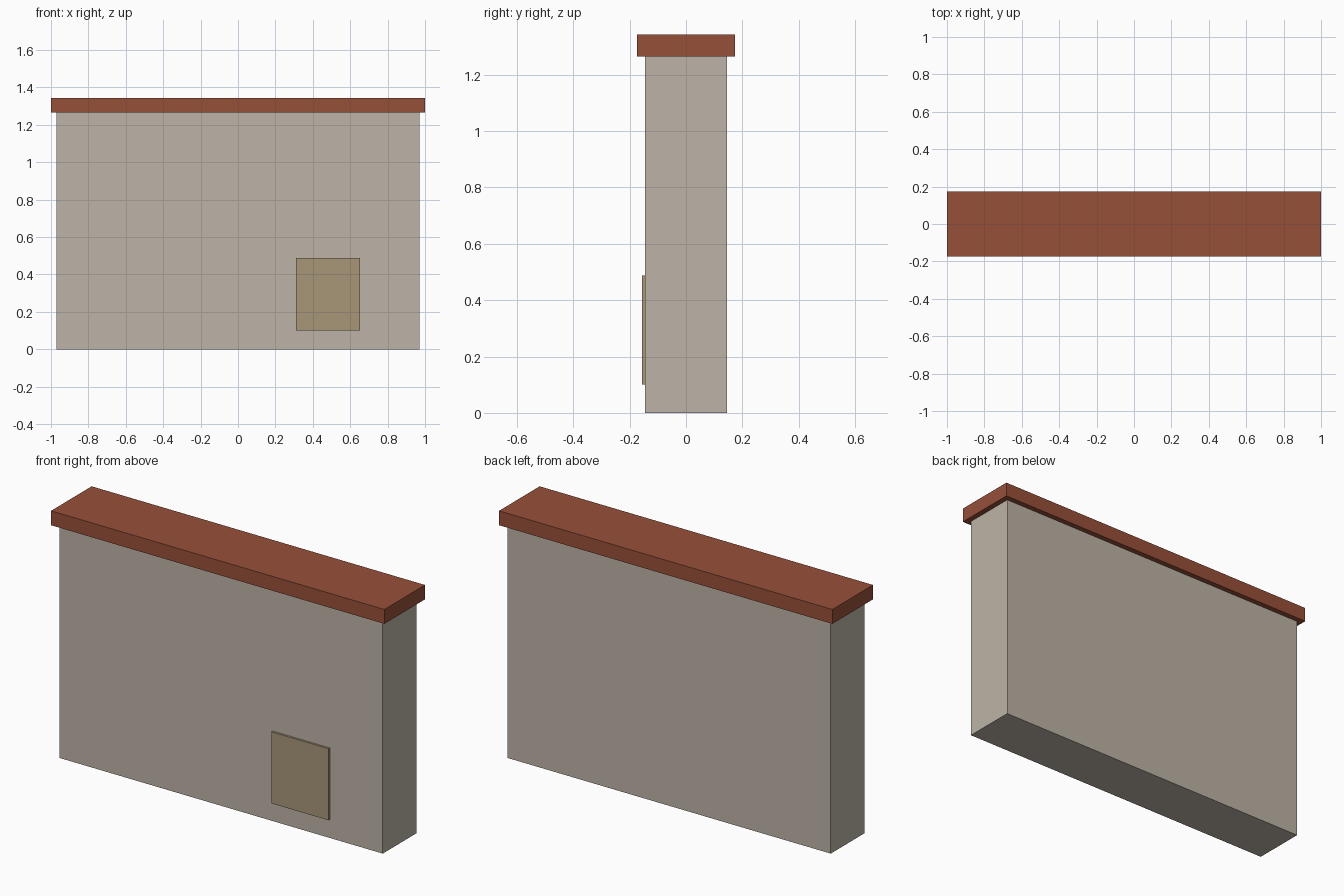
import bpy

if "Cube" in bpy.data.objects:
    bpy.data.objects.remove(bpy.data.objects["Cube"])


def make_material(name, rgb):
    mat = bpy.data.materials.new(name)
    mat.diffuse_color = (*rgb, 1.0)
    mat.use_nodes = True
    mat.node_tree.nodes["Principled BSDF"].inputs["Base Color"].default_value = mat.diffuse_color
    return mat


def box(name, x, y, z, mat):
    """Flat-sided box spanning the (min, max) ranges on each axis."""
    bpy.ops.mesh.primitive_cube_add(
        size=1, location=[(a + b) / 2 for a, b in (x, y, z)])
    obj = bpy.context.object
    obj.name = name
    obj.scale = [b - a for a, b in (x, y, z)]
    bpy.ops.object.transform_apply(location=False, rotation=False, scale=True)
    obj.data.materials.append(mat)
    return obj


plaster = make_material("pale_plaster", (0.51, 0.456, 0.385))
brick = make_material("red_brick", (0.31, 0.08, 0.042))
tan = make_material("tan_patch", (0.392, 0.305, 0.19))

# Wall body
box("wall", (-0.97, 0.97), (-0.145, 0.145), (0, 1.265), plaster)

# Overhanging coping along the top
box("coping", (-1, 1), (-0.174, 0.174), (1.265, 1.343), brick)

# Raised panel low on the front face
box("front_panel", (0.31, 0.653), (-0.156, -0.145), (0.1, 0.488), tan)
